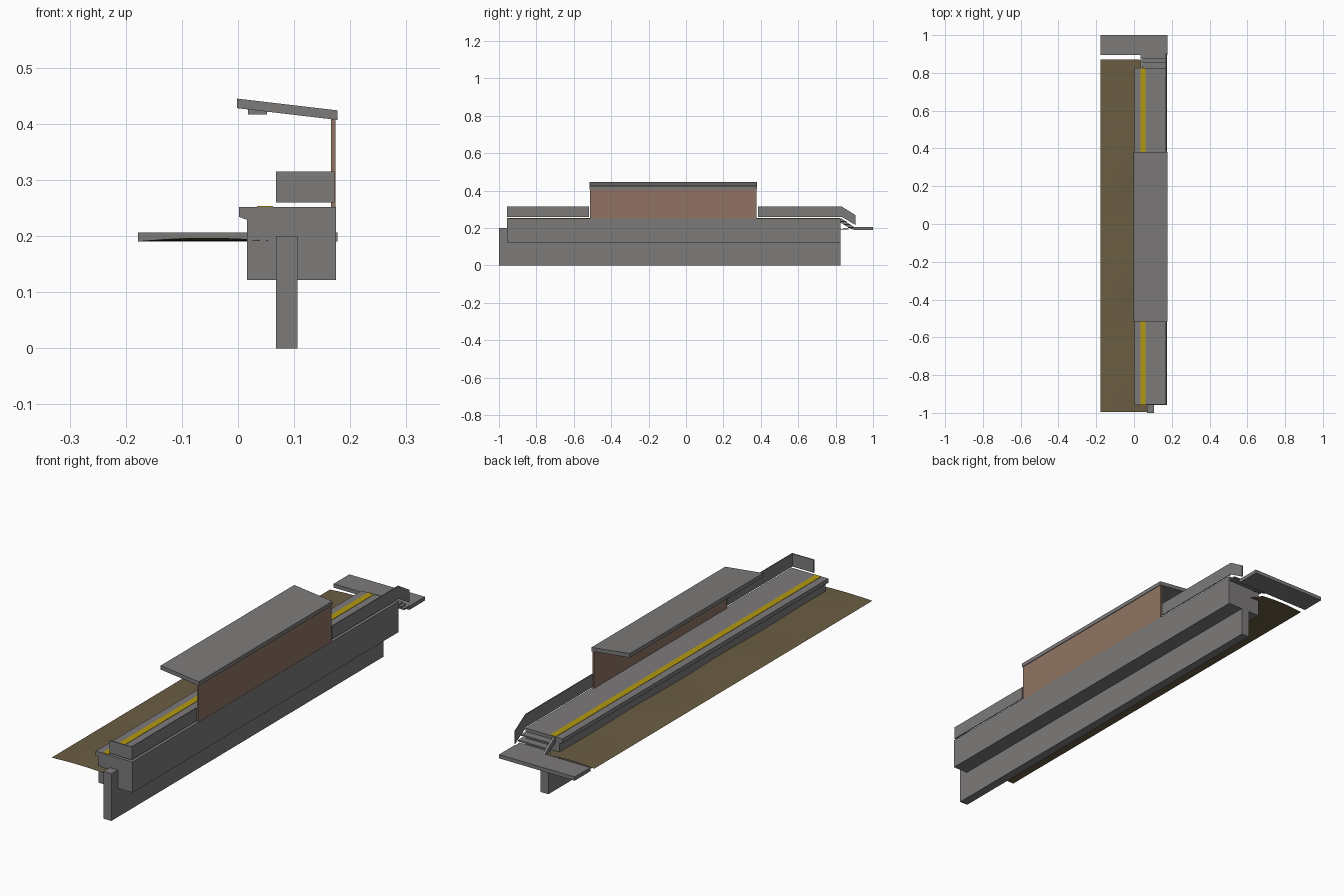
import bpy, bmesh, math

if "Cube" in bpy.data.objects:
    bpy.data.objects.remove(bpy.data.objects["Cube"])


def material(name, rgb):
    m = bpy.data.materials.new(name)
    m.diffuse_color = (*rgb, 1)
    m.use_nodes = True
    m.node_tree.nodes["Principled BSDF"].inputs["Base Color"].default_value = m.diffuse_color
    return m


GREY = material("concrete_grey", (0.205, 0.195, 0.195))
BROWN = material("shelter_brown", (0.28, 0.175, 0.125))
EARTH = material("earth_brown", (0.145, 0.11, 0.055))
YELLOW = material("safety_yellow", (0.45, 0.32, 0.005))


def add_object(name, bm, mat):
    bmesh.ops.recalc_face_normals(bm, faces=bm.faces)
    me = bpy.data.meshes.new(name)
    bm.to_mesh(me)
    bm.free()
    me.materials.append(mat)
    ob = bpy.data.objects.new(name, me)
    bpy.context.collection.objects.link(ob)
    return ob


def prism(name, profile, axis, lo, hi, mat):
    """Extrude a profile: (x, z) points along y, or (y, z) points along x."""
    bm = bmesh.new()

    def point(p, t):
        return (p[0], t, p[1]) if axis == 'Y' else (t, p[0], p[1])

    face = bm.faces.new([bm.verts.new(point(p, lo)) for p in profile])
    new = bmesh.ops.extrude_face_region(bm, geom=[face])["geom"]
    for v in new:
        if isinstance(v, bmesh.types.BMVert):
            v.co[1 if axis == 'Y' else 0] = hi
    return add_object(name, bm, mat)


def box(name, x, y, z, mat):
    rect = [(x[0], z[0]), (x[1], z[0]), (x[1], z[1]), (x[0], z[1])]
    return prism(name, rect, 'Y', y[0], y[1], mat)


# Platform with overhanging edge, and the foundation wall below it
prism("platform", [(0.016, 0.122), (0.175, 0.122), (0.175, 0.252), (0.002, 0.252),
                   (0.002, 0.234), (0.016, 0.229)], 'Y', -0.957, 0.825, GREY)
box("foundation_wall", (0.068, 0.106), (-1.0, 0.825), (0, 0.2), GREY)
box("safety_stripe", (0.034, 0.062), (-0.955, 0.824), (0.252, 0.2535), YELLOW)

# Shelter: back wall, sloping roof and lamp strip
box("shelter_wall", (0.166, 0.174), (-0.512, 0.378), (0.252, 0.412), BROWN)
prism("shelter_roof", [(-0.002, 0.428), (0.177, 0.407), (0.177, 0.424), (-0.002, 0.445)],
      'Y', -0.515, 0.38, GREY)
prism("roof_lamp", [(0.018, 0.417), (0.052, 0.417), (0.052, 0.423), (0.018, 0.427)],
      'Y', -0.49, 0.355, GREY)

# Fence panels: front return, front run, and rear run sloping down beside the steps
box("fence_front_end", (0.068, 0.172), (-0.957, -0.953), (0.26, 0.315), GREY)
box("fence_front_run", (0.168, 0.172), (-0.957, -0.519), (0.26, 0.315), GREY)
prism("fence_rear_run", [(0.385, 0.26), (0.832, 0.26), (0.905, 0.217), (0.905, 0.27),
                         (0.832, 0.315), (0.385, 0.315)], 'X', 0.168, 0.172, GREY)

# Steps with a sloping side board
for i in range(3):
    y, z = 0.825 + 0.02 * i, 0.238 - 0.016 * i
    box(f"step_{i + 1}", (0.045, 0.174), (y, y + 0.033), (z - 0.006, z), GREY)
prism("step_side_board", [(0.825, 0.229), (0.89, 0.191), (0.898, 0.205), (0.833, 0.25),
                          (0.825, 0.25)], 'X', 0.034, 0.045, GREY)

# Path slab at the rear
box("path_slab", (-0.178, 0.177), (0.895, 1.0), (0.19, 0.206), GREY)

# Gently uneven ground sheet beside the platform
bm = bmesh.new()
NX, NY = 8, 32
rows = []
for j in range(NY + 1):
    v = j / NY
    row = []
    for i in range(NX + 1):
        u = i / NX
        bump = math.sin(math.pi * u) * (0.5 + 0.5 * math.sin(v * 20))
        right = 0.068 if v < 0.98 else 0.03
        row.append(bm.verts.new((-0.178 + u * (right + 0.178), -0.995 + 1.865 * v,
                                 0.191 + 0.006 * bump)))
    rows.append(row)
for j in range(NY):
    for i in range(NX):
        bm.faces.new((rows[j][i], rows[j][i + 1], rows[j + 1][i + 1], rows[j + 1][i]))
add_object("ground", bm, EARTH)
for f in bpy.data.objects["ground"].data.polygons:
    f.use_smooth = True
if bpy.data.objects["ground"].data.polygons[0].normal.z < 0:
    bpy.data.objects["ground"].data.flip_normals()
